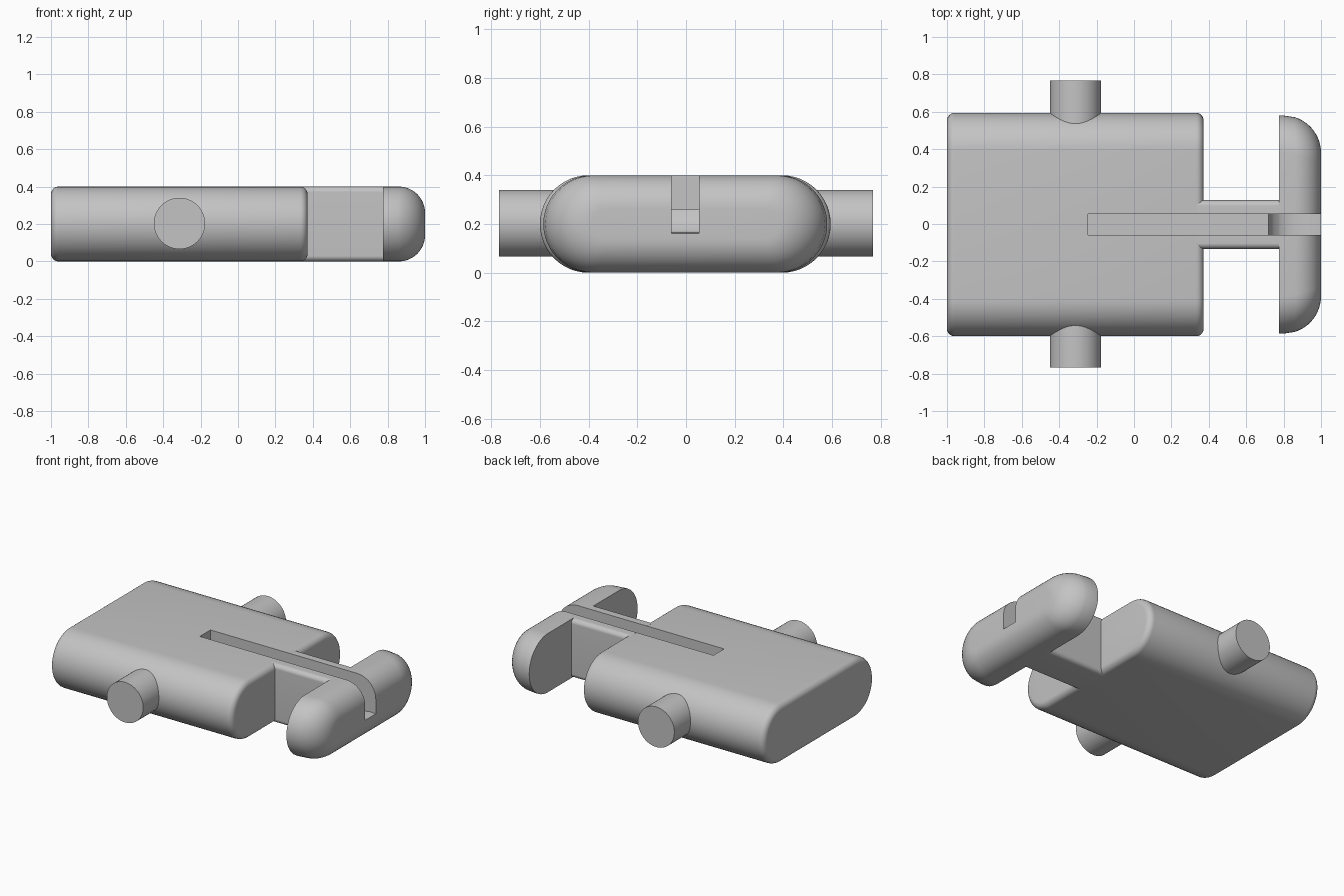
import bpy, bmesh
from math import sin, cos, pi, sqrt
from mathutils import Matrix

scene_cube = bpy.data.objects.get("Cube")
if scene_cube:
    bpy.data.objects.remove(scene_cube)

grey = bpy.data.materials.new("plain grey")
grey.use_nodes = True
colour = (0.55, 0.55, 0.55, 1)
grey.diffuse_color = colour
grey.node_tree.nodes["Principled BSDF"].inputs["Base Color"].default_value = colour

MID_Y, MID_Z = -0.003, 0.2
STEPS = 12


def finish(name, bm):
    bmesh.ops.recalc_face_normals(bm, faces=bm.faces)
    mesh = bpy.data.meshes.new(name)
    bm.to_mesh(mesh)
    bm.free()
    mesh.materials.append(grey)
    obj = bpy.data.objects.new(name, mesh)
    bpy.context.collection.objects.link(obj)
    return obj


def loft(name, sections):
    """Skin rounded rectangles given as (x, half width, half height, corner radius)."""
    bm = bmesh.new()
    rings = []
    for x, hy, hz, r in sections:
        ring = []
        for quarter, (sy, sz) in enumerate([(1, 1), (-1, 1), (-1, -1), (1, -1)]):
            for i in range(STEPS + 1):
                a = (quarter + i / STEPS) * pi / 2
                ring.append(bm.verts.new((x, MID_Y + sy * (hy - r) + r * cos(a),
                                          MID_Z + sz * (hz - r) + r * sin(a))))
        rings.append(ring)
    n = len(rings[0])
    for a, b in zip(rings, rings[1:]):
        for i in range(n):
            j = (i + 1) % n
            bm.faces.new((a[i], a[j], b[j], b[i]))
    bm.faces.new(rings[0])
    bm.faces.new(rings[-1])
    bmesh.ops.remove_doubles(bm, verts=bm.verts, dist=0.0001)
    return finish(name, bm)


# Body: flat capsule section with small fillets at both ends
FILLET = 0.04
ends = []
for i in range(7):
    a = i / 6 * pi / 2
    ends.append((FILLET * (1 - sin(a)), FILLET * (1 - cos(a))))
body_sections = [(-1 + d, 0.597 - s, 0.2 - s, 0.2 - s) for d, s in reversed(ends)]
body_sections += [(0.372 - d, 0.597 - s, 0.2 - s, 0.2 - s) for d, s in ends]
body_sections.sort()
body = loft("body", body_sections)

# Neck: narrow bar with softened long edges
neck = loft("neck", [(0.335, 0.13, 0.2, 0.03), (0.78, 0.13, 0.2, 0.03)])

# Head: crossbar with a flat back and a generously rounded nose
head_sections = [(0.775, 0.583, 0.2, 0.2), (0.8, 0.583, 0.2, 0.2)]
for i in range(13):
    a = i / 12 * pi / 2
    x = 0.86 + 0.14 * sin(a)
    hz = 0.06 + 0.14 * cos(a)
    hy = 0.383 + sqrt(max(0, 0.04 - (x - 0.8) ** 2))
    head_sections.append((x, hy, hz, hz))
head = loft("head", head_sections)

# Groove cutter: level floor that dips into a hollow through the head
floor = [(-0.245, 0.26), (0.72, 0.26), (0.73, 0.225), (0.75, 0.195), (0.78, 0.172),
         (0.82, 0.157), (0.86, 0.153), (0.91, 0.157), (0.95, 0.165), (1.1, 0.155)]
outline = floor + [(1.1, 0.6), (-0.245, 0.6)]
bm = bmesh.new()
face = bm.faces.new([bm.verts.new((x, MID_Y - 0.057, z)) for x, z in outline])
side = bmesh.ops.extrude_face_region(bm, geom=[face])["geom"]
bmesh.ops.translate(bm, verts=[v for v in side if isinstance(v, bmesh.types.BMVert)],
                    vec=(0, 0.114, 0))
cutter = finish("groove_cutter", bm)
cutter.hide_render = True

for part in (body, neck, head):
    bpy.context.view_layer.objects.active = part
    cut = part.modifiers.new("groove", 'BOOLEAN')
    cut.operation = 'DIFFERENCE'
    cut.solver = 'EXACT'
    cut.object = cutter
    bpy.ops.object.modifier_apply(modifier=cut.name)
bpy.data.objects.remove(cutter)

# Side pins
pins = []
for name, s in (("left_side_pin", -1), ("right_side_pin", 1)):
    bm = bmesh.new()
    bmesh.ops.create_cone(bm, cap_ends=True, segments=48, radius1=0.137, radius2=0.137,
                          depth=0.37)
    bmesh.ops.transform(bm, verts=bm.verts,
                        matrix=Matrix.Translation((-0.313, s * 0.583, 0.203))
                        @ Matrix.Rotation(pi / 2, 4, 'X'))
    pins.append(finish(name, bm))

# Smooth the curves and keep hard edges crisp
bpy.ops.object.select_all(action='DESELECT')
for part in [body, neck, head] + pins:
    part.select_set(True)
bpy.context.view_layer.objects.active = body
bpy.ops.object.shade_smooth_by_angle(angle=pi / 6)
